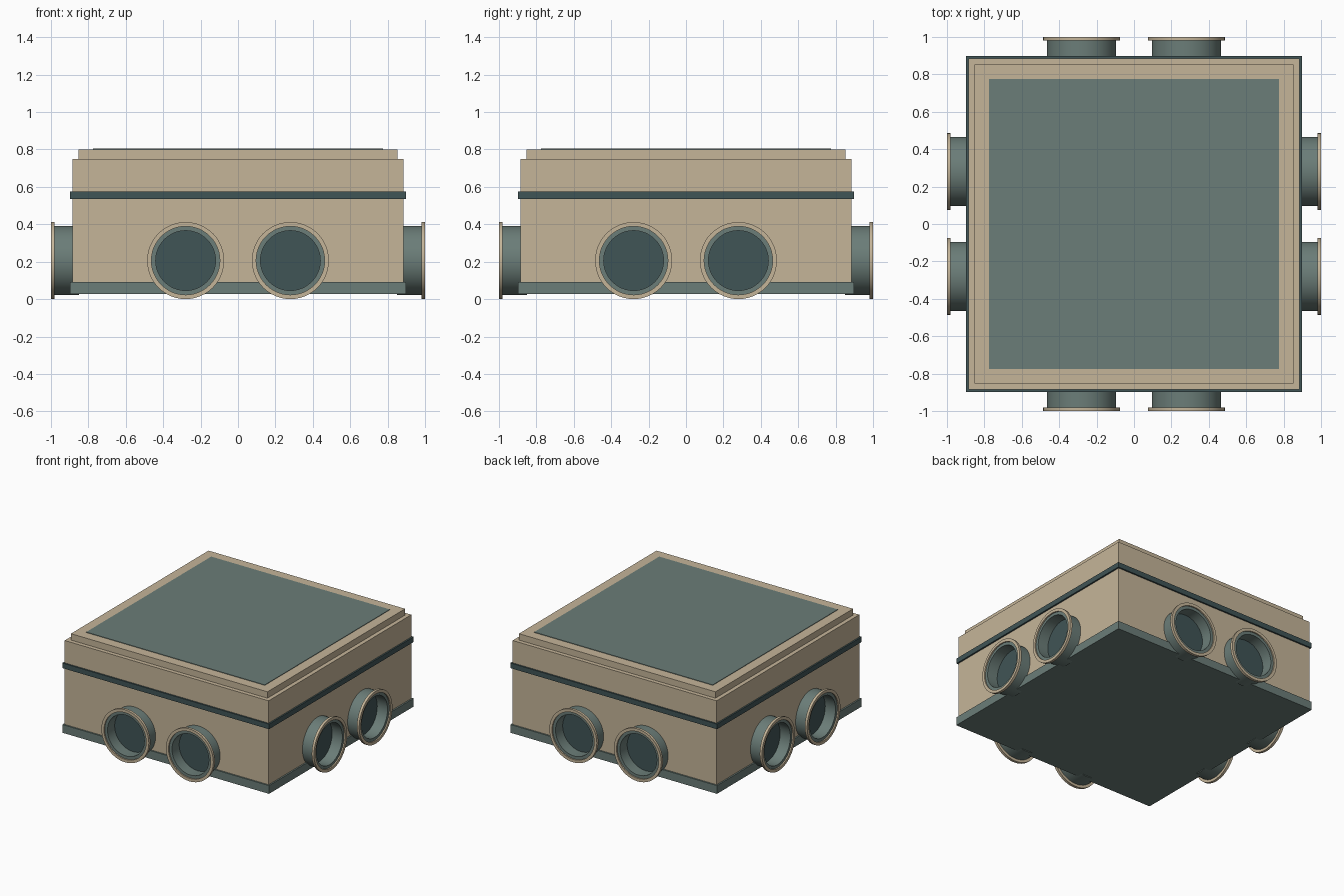
import bpy, bmesh, math
from mathutils import Matrix

if "Cube" in bpy.data.objects:
    bpy.data.objects.remove(bpy.data.objects["Cube"])


def material(name, rgb):
    m = bpy.data.materials.new(name)
    m.diffuse_color = (*rgb, 1)
    m.use_nodes = True
    m.node_tree.nodes["Principled BSDF"].inputs["Base Color"].default_value = m.diffuse_color
    return m


TAN = material("sand tan", (0.56, 0.462, 0.318))
GREEN = material("grey green", (0.147, 0.205, 0.188))
DARK = material("dark teal", (0.051, 0.089, 0.093))


def add_object(name, bm, mat):
    bmesh.ops.recalc_face_normals(bm, faces=bm.faces)
    me = bpy.data.meshes.new(name)
    bm.to_mesh(me)
    bm.free()
    me.materials.append(mat)
    ob = bpy.data.objects.new(name, me)
    bpy.context.collection.objects.link(ob)
    return ob


def slab(name, half, z0, z1, mat):
    """Square block, centred, between two heights."""
    bm = bmesh.new()
    bmesh.ops.create_cube(bm, size=1, matrix=Matrix.Translation((0, 0, (z0 + z1) / 2))
                          @ Matrix.Diagonal((2 * half, 2 * half, z1 - z0, 1)))
    return add_object(name, bm, mat)


def ring(name, r_in, r_out, d0, d1, place, mat, segs=48):
    """Hollow ring (or solid disc when r_in is 0) along the local z axis."""
    bm = bmesh.new()
    profile = [(r_in, d0), (r_out, d0), (r_out, d1), (r_in, d1)]
    if r_in == 0:
        bmesh.ops.create_cone(bm, cap_ends=True, segments=segs, radius1=r_out, radius2=r_out,
                              depth=d1 - d0, matrix=Matrix.Translation((0, 0, (d0 + d1) / 2)))
    else:
        loops = [[bm.verts.new((r * math.cos(2 * math.pi * i / segs),
                                r * math.sin(2 * math.pi * i / segs), d))
                  for i in range(segs)] for r, d in profile]
        for k in range(4):
            a, b = loops[k], loops[(k + 1) % 4]
            for i in range(segs):
                j = (i + 1) % segs
                bm.faces.new((a[i], a[j], b[j], b[i]))
    bm.transform(place)
    ob = add_object(name, bm, mat)
    bpy.ops.object.select_all(action='DESELECT')
    ob.select_set(True)
    bpy.context.view_layer.objects.active = ob
    bpy.ops.object.shade_smooth_by_angle(angle=math.radians(30))
    return ob


# Chamber body, from the base plate up to the lid
slab("base_plate", 0.897, 0.028, 0.092, GREEN)
slab("body", 0.885, 0.06, 0.75, TAN)
slab("seal_band", 0.897, 0.535, 0.575, DARK)
slab("lid_frame", 0.853, 0.74, 0.80, TAN)
slab("lid_panel", 0.775, 0.79, 0.804, GREEN)

# Two pipe ports on each of the four sides
for side in range(4):
    for x in (-0.28, 0.28):
        place = (Matrix.Rotation(side * math.pi / 2, 4, 'Z')
                 @ Matrix.Translation((x, 0, 0.206))
                 @ Matrix.Rotation(math.pi / 2, 4, 'X'))
        ring("port_tube", 0.16, 0.185, 0.85, 0.99, place, GREEN)
        ring("port_flange", 0.183, 0.206, 0.98, 1.0, place, TAN)
        ring("port_cover", 0, 0.162, 0.86, 0.901, place, DARK)
